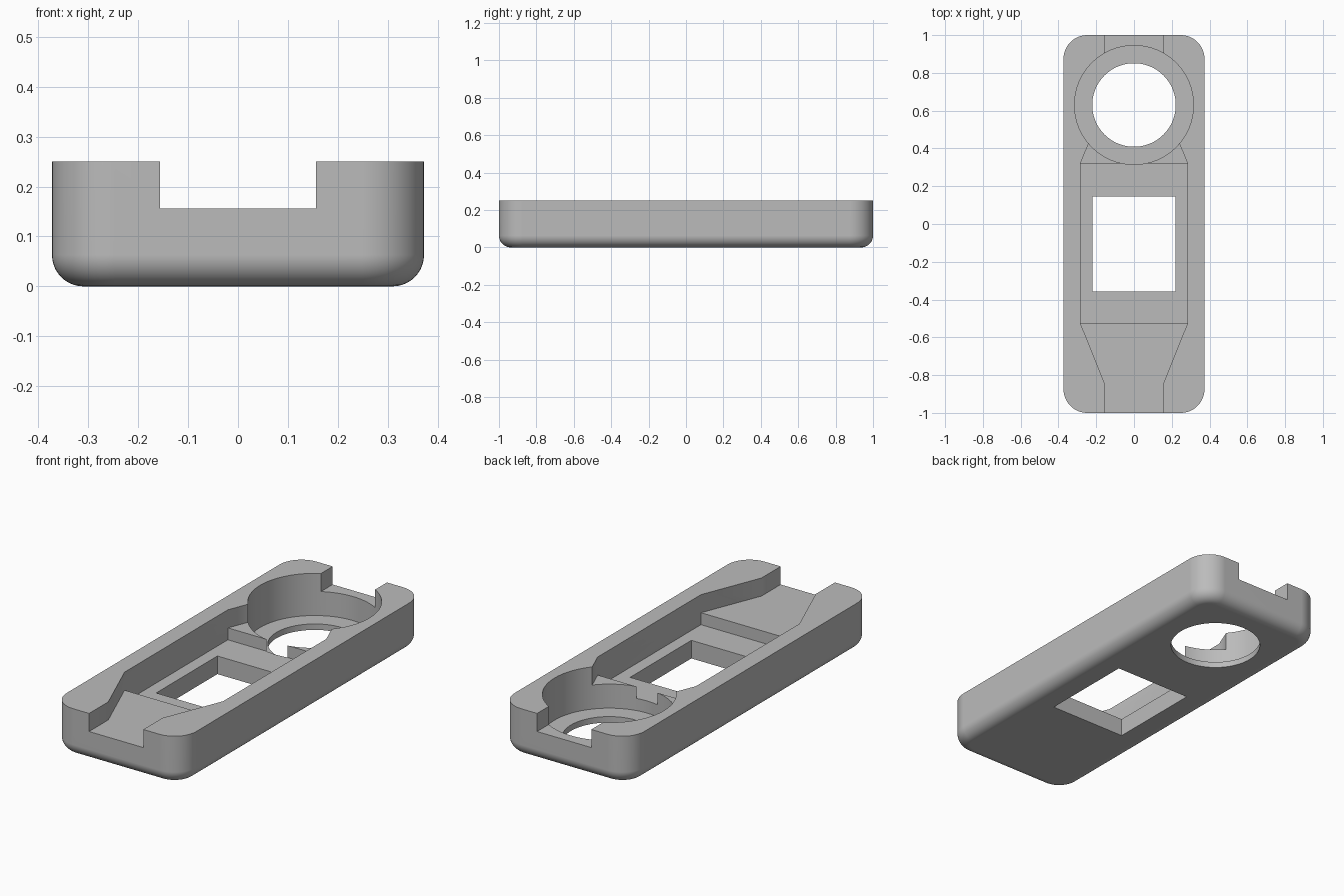
import bpy, bmesh
from math import sin, cos, pi

cube = bpy.data.objects.get("Cube")
if cube:
    bpy.data.objects.remove(cube, do_unlink=True)

HALF_W, HALF_L, HEIGHT = 0.373, 1.0, 0.25
CORNER, FILLET = 0.125, 0.063
RING_Y = 0.63
ABOVE, BELOW = 0.4, -0.1

grey = bpy.data.materials.new("light grey")
grey.use_nodes = True
grey.diffuse_color = (0.5, 0.5, 0.5, 1)
grey.node_tree.nodes["Principled BSDF"].inputs["Base Color"].default_value = (0.5, 0.5, 0.5, 1)


def loft(name, loops):
    """Closed solid through a stack of loops of equal length."""
    bm = bmesh.new()
    rings = [[bm.verts.new(p) for p in loop] for loop in loops]
    n = len(rings[0])
    for low, high in zip(rings, rings[1:]):
        for i in range(n):
            j = (i + 1) % n
            bm.faces.new((low[i], low[j], high[j], high[i]))
    bm.faces.new(rings[0][::-1])
    bm.faces.new(rings[-1])
    bmesh.ops.recalc_face_normals(bm, faces=bm.faces)
    mesh = bpy.data.meshes.new(name)
    bm.to_mesh(mesh)
    bm.free()
    mesh.materials.append(grey)
    obj = bpy.data.objects.new(name, mesh)
    bpy.context.collection.objects.link(obj)
    return obj


def prism(name, outline, z0, z1):
    return loft(name, [[(x, y, z) for x, y in outline] for z in (z0, z1)])


def rounded_outline(inset, z, steps=12):
    r = CORNER - inset
    points = []
    for k, (sx, sy) in enumerate([(1, 1), (-1, 1), (-1, -1), (1, -1)]):
        for i in range(steps + 1):
            a = (k + i / steps) * pi / 2
            points.append((sx * (HALF_W - CORNER) + r * cos(a),
                           sy * (HALF_L - CORNER) + r * sin(a), z))
    return points


def circle(r, n=96):
    return [(r * cos(2 * pi * i / n), RING_Y + r * sin(2 * pi * i / n)) for i in range(n)]


def rect(half_x, y0, y1):
    return [(-half_x, y0), (half_x, y0), (half_x, y1), (-half_x, y1)]


# Body with rounded corners and a filleted underside
levels = []
for i in range(11):
    a = i / 10 * pi / 2
    levels.append(rounded_outline(FILLET * (1 - sin(a)), FILLET * (1 - cos(a))))
levels.append(rounded_outline(0, HEIGHT))
body = loft("tray_body", levels)

# Channel that widens around the middle pocket
side = [(0.156, -1.1), (0.156, -0.842), (0.283, -0.527),
        (0.283, 0.321), (0.156, 0.635), (0.156, 1.1)]
channel = side + [(-x, y) for x, y in reversed(side)]

# Recesses and openings
cutters = [
    prism("channel_cutter", channel, 0.156, ABOVE),
    prism("pocket_cutter", rect(0.283, -0.527, 0.321), 0.094, 0.2),
    prism("round_recess_cutter", circle(0.315), 0.031, ABOVE),
    prism("round_hole_cutter", circle(0.221), BELOW, ABOVE),
    prism("square_hole_cutter", rect(0.22, -0.358, 0.145), BELOW, ABOVE),
]

bpy.ops.object.select_all(action='DESELECT')
bpy.context.view_layer.objects.active = body
body.select_set(True)
for cutter in cutters:
    cutter.hide_render = True
    mod = body.modifiers.new(cutter.name, 'BOOLEAN')
    mod.operation = 'DIFFERENCE'
    mod.solver = 'EXACT'
    mod.object = cutter
    bpy.ops.object.modifier_apply(modifier=mod.name)
    bpy.data.objects.remove(cutter, do_unlink=True)

# Smooth curved walls, keep crisp edges and flat faces flat
bpy.ops.object.shade_smooth_by_angle(angle=pi / 6)
normals = body.modifiers.new("flat_face_normals", 'WEIGHTED_NORMAL')
normals.keep_sharp = True
